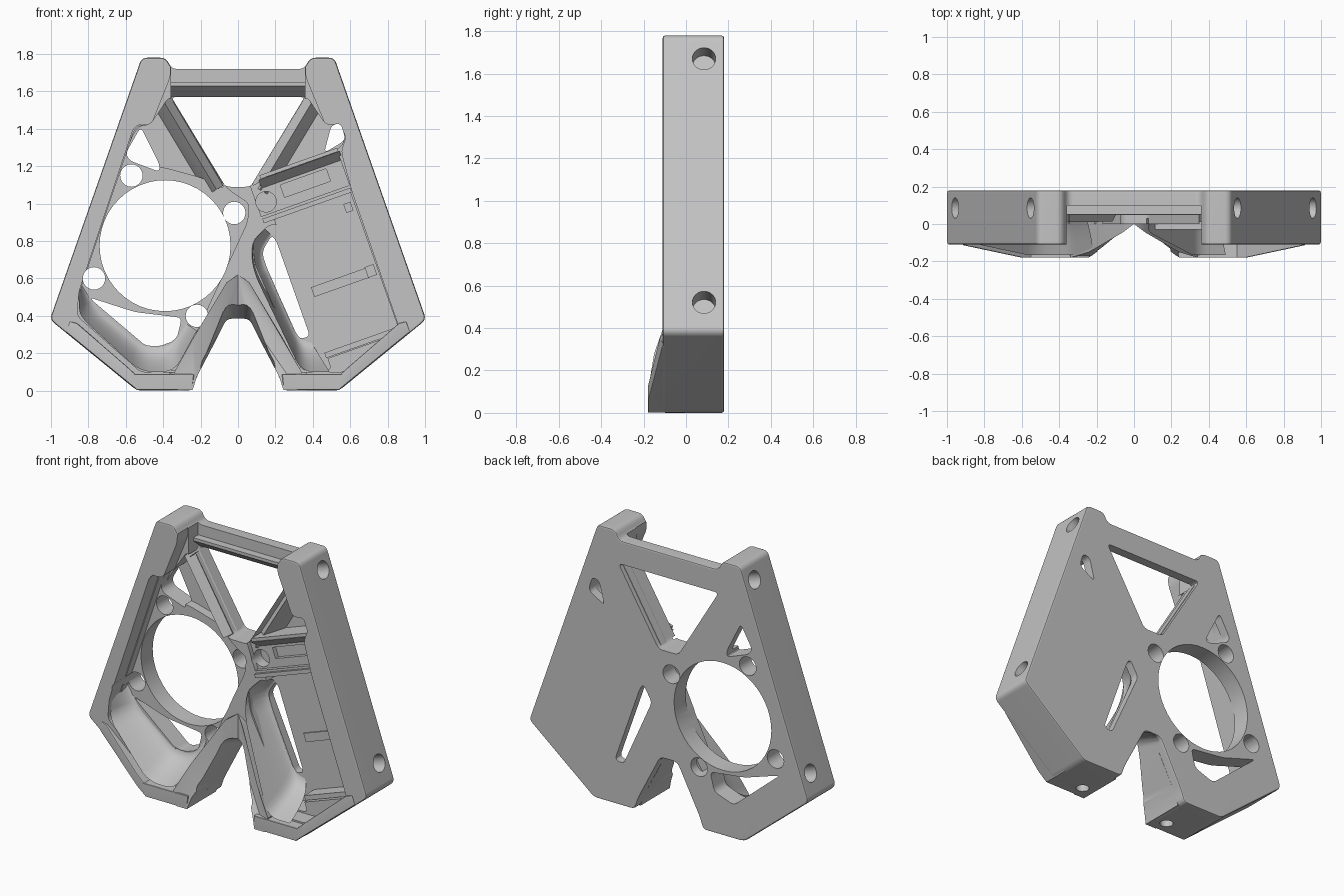
import bpy, bmesh, math
from mathutils import Vector, Matrix

cube = bpy.data.objects.get("Cube")
if cube:
    bpy.data.objects.remove(cube, do_unlink=True)

grey = bpy.data.materials.new("plain grey")
grey.use_nodes = True
colour = (0.55, 0.55, 0.55, 1)
grey.diffuse_color = colour
grey.node_tree.nodes["Principled BSDF"].inputs["Base Color"].default_value = colour

TILT = math.radians(19.5)
BACK = 0.18
INNER = 0.15
parts = []


def make(name, bm, keep=True):
    bmesh.ops.recalc_face_normals(bm, faces=bm.faces)
    me = bpy.data.meshes.new(name)
    bm.to_mesh(me)
    bm.free()
    me.materials.append(grey)
    ob = bpy.data.objects.new(name, me)
    bpy.context.scene.collection.objects.link(ob)
    if keep:
        parts.append(ob)
    else:
        ob.hide_render = True
    return ob


def rounded(pts, r, closed=True, steps=4):
    """Round the corners of an outline or open path with short curves."""
    out = []
    for i, p in enumerate(pts):
        p, a, b = Vector(p), Vector(pts[i - 1]), Vector(pts[(i + 1) % len(pts)])
        if not closed and i in (0, len(pts) - 1):
            out.append(p)
            continue
        da, db = a - p, b - p
        s = p + da.normalized() * min(r, da.length * 0.45)
        e = p + db.normalized() * min(r, db.length * 0.45)
        for k in range(steps + 1):
            t = k / steps
            out.append(s * (1 - t) ** 2 + p * 2 * t * (1 - t) + e * t * t)
    return out


def mirror(pts):
    return [(-x, z) for x, z in pts]


def both(pts):
    """Close a right-hand outline with its mirror image."""
    return pts + mirror(pts)[::-1]


def tilted(cx, cz, w, h):
    c, s = math.cos(TILT), math.sin(TILT)
    return [(cx + x * c - z * s, cz + x * s + z * c)
            for x, z in ((-w / 2, -h / 2), (w / 2, -h / 2), (w / 2, h / 2), (-w / 2, h / 2))]


def prism(name, pts, front, back, keep=True, r=0.0, stretch=1.0):
    """Outline extruded from front to back; stretch makes the front taller."""
    if r:
        pts = rounded(pts, r)
    f = front if callable(front) else lambda x, z: front
    bm = bmesh.new()
    a = [bm.verts.new((x, f(x, z), z * stretch)) for x, z in pts]
    b = [bm.verts.new((x, back, z)) for x, z in pts]
    bm.faces.new(a)
    bm.faces.new(b[::-1])
    for i in range(len(a)):
        bm.faces.new((a[i - 1], a[i], b[i], b[i - 1]))
    if callable(front) or stretch != 1:
        bmesh.ops.triangulate(bm, faces=bm.faces[:])
    return make(name, bm, keep)


def cylinder(name, loc, axis, r, length):
    bm = bmesh.new()
    m = Matrix.Translation(loc) @ Vector(axis).to_track_quat('Z', 'Y').to_matrix().to_4x4()
    bmesh.ops.create_cone(bm, cap_ends=True, segments=48 if r > 0.1 else 24,
                          radius1=r, radius2=r, depth=length, matrix=m)
    return make(name, bm, False)


def scoop(name, outer, inner, low):
    """Concave sheet that sweeps from the rim down to the floor."""
    bm, rows = bmesh.new(), []
    outer, inner = rounded(outer, 0.07, False), rounded(inner, 0.07, False)
    for k in range(8):
        t = k / 7
        row = []
        for o, i in zip(outer, inner):
            high = max(arch_front(o.x, o.y), ramp_front(o.x, o.y)) + 0.015
            p = o.lerp(i, t)
            row.append(bm.verts.new((p.x, low + (high - low) * (1 - t) ** 2, p.y)))
        rows.append(row)
    for p, q in zip(rows, rows[1:]):
        for j in range(len(p) - 1):
            bm.faces.new((p[j], p[j + 1], q[j + 1], q[j]))
    return make(name, bm)


def finish(ob, cutters, bevel=0.0):
    if bevel:
        m = ob.modifiers.new("edge", 'BEVEL')
        m.width, m.segments, m.limit_method = bevel, 2, 'ANGLE'
        m.angle_limit = math.radians(50)
    for c in cutters:
        m = ob.modifiers.new("cut", 'BOOLEAN')
        m.operation, m.solver, m.object = 'DIFFERENCE', 'EXACT', c
    bpy.context.view_layer.update()
    ev = ob.evaluated_get(bpy.context.evaluated_depsgraph_get())
    me = bpy.data.meshes.new_from_object(ev)
    ob.modifiers.clear()
    ob.data = me


# Front surface rules for walls and ribs
def arch_front(x, z):
    return max(-0.18 + 0.25 * max(0, z - 0.16), -0.75 * abs(x))


def ramp_front(x, z):
    return min(-0.112, -0.18 + 0.215 * max(0, abs(x) - 0.6))


def strut_front(x, z):
    # Ridge running beside the window edge, falling away on both sides
    d = (abs(x) - 0.07) * 0.856 - (z - 1.1) * 0.517
    return 0.01 + abs(d - 0.05) * 1.8


def bar_front(x, z):
    return 0.12 - (z - 1.572) * 1.2


def slot_front(x, z):
    # Falls away below the upper edge of the tilted slot
    drop = 1.105 + (x - 0.05) * math.tan(TILT) - z
    return -0.03 + 1.2 * max(0, drop)


# Main frame blank
half = [(0.06, 0.385), (0.22, 0.075), (0.245, 0), (0.54, 0), (1.006, 0.38),
        (0.515, 1.78), (0.385, 1.78), (0.355, 1.72)]
frame = prism("frame", rounded(both(half), 0.03), -0.11, BACK)

cuts = []


def pocket(pts, depth, r=0.03):
    cuts.append(prism("pocket_cutter", pts, -0.4, depth, False, r))


# Recess inside the outer rims, deeper on both sides
right_edge = [(0.36, 1.9), (0.36, 1.68), (0.48, 1.39), (0.53, 1.43), (0.58, 1.36), (0.55, 1.28),
              (0.61, 1.06), (0.86, 0.34), (0.57, 0.1), (0.25, 0.1), (0.2, -0.1)]
left_edge = [(-0.2, -0.1), (-0.25, 0.1), (-0.52, 0.1), (-0.86, 0.40), (-0.85, 0.53),
             (-0.56, 1.40), (-0.52, 1.43), (-0.48, 1.38), (-0.36, 1.68), (-0.36, 1.9)]
pocket(right_edge + left_edge, 0.0)
pocket([(-0.52, 1.42), (-0.555, 1.395), (-0.845, 0.53), (-0.85, 0.41), (-0.52, 0.11), (-0.32, 0.11),
        (-0.2, 0.36), (0.05, 0.9), (0.06, 1.0), (-0.06, 1.08), (-0.36, 1.57), (-0.47, 1.42)], 0.06)
pocket(tilted(0.53, 0.615, 0.43, 0.8), 0.125, 0.005)
pocket([(0.08, 0.8), (0.17, 0.89), (0.24, 0.88), (0.5, 0.11), (0.34, 0.11), (0.09, 0.68)], 0.126)

# Thin webs behind the diagonal struts
pocket([(0.15, 1.14), (0.55, 1.3), (0.575, 1.36), (0.53, 1.425), (0.47, 1.42),
        (0.365, 1.575), (0.07, 1.09)], 0.12)
pocket([(-0.07, 1.08), (-0.365, 1.575), (-0.47, 1.42), (-0.525, 1.415), (-0.56, 1.37),
        (-0.6, 1.27), (-0.5, 1.21), (-0.38, 1.19), (-0.2, 1.14)], 0.12)

# Stepped top crossbar
for low, high, depth in ((1.55, 1.63, 0.12), (1.62, 1.66, 0.05), (1.65, 1.9, 0.10)):
    pocket(both([(0.357, low), (0.357, high)]), depth, 0)
prism("crossbar_chamfer", both([(0.357, 1.572), (0.357, 1.631)]), bar_front, INNER)

# Tilted slot, inset and screw recess at the upper right
pocket(tilted(0.33, 1.1, 0.5, 0.18), 0.03, 0)
pocket(tilted(0.36, 1.11, 0.26, 0.07), 0.06, 0)
cuts.append(cylinder("screw_recess_cutter", (0.15, -0.1, 1.01), (0, 1, 0), 0.055, 0.4))

# Openings through the back plate
for pts in ([(-0.36, 1.57), (0.36, 1.57), (0.07, 1.09), (-0.07, 1.09)],
            [(-0.52, 1.41), (-0.6, 1.27), (-0.58, 1.23), (-0.42, 1.17), (-0.42, 1.21)],
            [(-0.80, 0.5), (-0.55, 0.42), (-0.30, 0.39), (-0.33, 0.27), (-0.47, 0.22)],
            [(0.12, 0.73), (0.18, 0.83), (0.205, 0.8), (0.385, 0.29), (0.325, 0.275)],
            [(0.46, 1.27), (0.5, 1.42), (0.55, 1.43), (0.575, 1.34)]):
    pocket(pts, 0.4, 0.03)

# Large round opening with four fixing holes
cuts.append(cylinder("round_cutter", (-0.39, 0, 0.775), (0, 1, 0), 0.35, 1))
for x, z in ((-0.57, 1.15), (-0.02, 0.95), (-0.77, 0.60), (-0.22, 0.40)):
    cuts.append(cylinder("fixing_cutter", (x, 0, z), (0, 1, 0), 0.06, 1))

# Arch opening that flares towards the front
flare = prism("flare_cutter", both([(0.056, 0.383), (0.214, 0.075)]), -0.2, 0.182, False, 0.05, 1.4)

# Side holes and foot holes on both sides
foot_holes = []
for s in (-1, 1):
    for z in (0.52, 1.67):
        cuts.append(cylinder("side_cutter", (s * (1 - (z - 0.38) * 0.348), 0.085, z),
                             (s * math.cos(TILT), 0, math.sin(TILT)), 0.055, 0.22))
    foot_holes.append(cylinder("foot_cutter", (s * 0.33, -0.09, 0), (0, 0, 1), 0.04, 0.5))
finish(frame, cuts + foot_holes + [flare], 0.012)

# Arch walls, foot lips and diagonal struts, mirrored
arch = [(0.0, 0.38), (0.06, 0.38), (0.22, 0.075), (0.243, 0.003), (0.32, 0.003), (0.34, 0.1),
        (0.24, 0.28), (0.06, 0.58), (0.0, 0.62)]
lip = [(0.243, 0.003), (0.54, 0.003), (0.6, 0.053), (0.92, 0.314), (0.9, 0.37),
       (0.86, 0.36), (0.6, 0.135), (0.55, 0.09), (0.235, 0.09)]
strut_inner = [(0.072, 1.1), (0.359, 1.575), (0.40, 1.55), (0.115, 1.075)]
strut_outer = [(0.115, 1.075), (0.40, 1.55), (0.45, 1.52), (0.165, 1.045)]
for side, flip in (("left", list), ("right", mirror)):
    finish(prism(side + "_arch_wall", flip(arch), arch_front, 0.12), foot_holes + [flare])
    finish(prism(side + "_foot_lip", flip(lip), ramp_front, 0.0), foot_holes, 0.008)
    prism(side + "_strut_inner_slope", flip(strut_inner), strut_front, INNER)
    prism(side + "_strut_outer_slope", flip(strut_outer), strut_front, INNER)

# Swept floors inside the feet
scoop("right_foot_scoop",
      [(-0.87, 0.58), (-0.85, 0.5), (-0.85, 0.40), (-0.52, 0.1), (-0.34, 0.1), (-0.22, 0.32)],
      [(-0.83, 0.56), (-0.79, 0.5), (-0.74, 0.43), (-0.49, 0.23), (-0.35, 0.25), (-0.28, 0.36)], 0.062)
scoop("left_foot_scoop",
      [(0.14, 0.87), (0.07, 0.79), (0.08, 0.64), (0.34, 0.1), (0.49, 0.1)],
      [(0.18, 0.83), (0.13, 0.75), (0.14, 0.69), (0.32, 0.28), (0.39, 0.26)], 0.127)

# Rails beside the tilted pocket and clips on its floor
prism("slot_slope", tilted(0.335, 1.18, 0.46, 0.05), slot_front, INNER)
prism("slot_rail", tilted(0.37, 0.99, 0.5, 0.025), -0.02, INNER)
prism("upper_rail", tilted(0.325, 1.215, 0.44, 0.02), -0.03, INNER)
prism("pocket_clip", tilted(0.55, 0.58, 0.32, 0.055), 0.115, INNER)
prism("clip_end", tilted(0.71, 0.64, 0.05, 0.06), 0.08, INNER)
prism("top_clip", tilted(0.59, 0.98, 0.04, 0.05), 0.05, INNER)
prism("pocket_foot", tilted(0.655, 0.255, 0.4, 0.03), 0.02, INNER)

# Remove cutters and set shading
for ob in list(bpy.context.scene.objects):
    if "_cutter" in ob.name:
        bpy.data.objects.remove(ob, do_unlink=True)
bpy.ops.object.select_all(action='DESELECT')
for ob in parts:
    ob.select_set(True)
bpy.context.view_layer.objects.active = frame
bpy.ops.object.shade_smooth_by_angle(angle=math.radians(30))
for ob in parts:
    ob.modifiers.new("flat faces", 'WEIGHTED_NORMAL').keep_sharp = True
